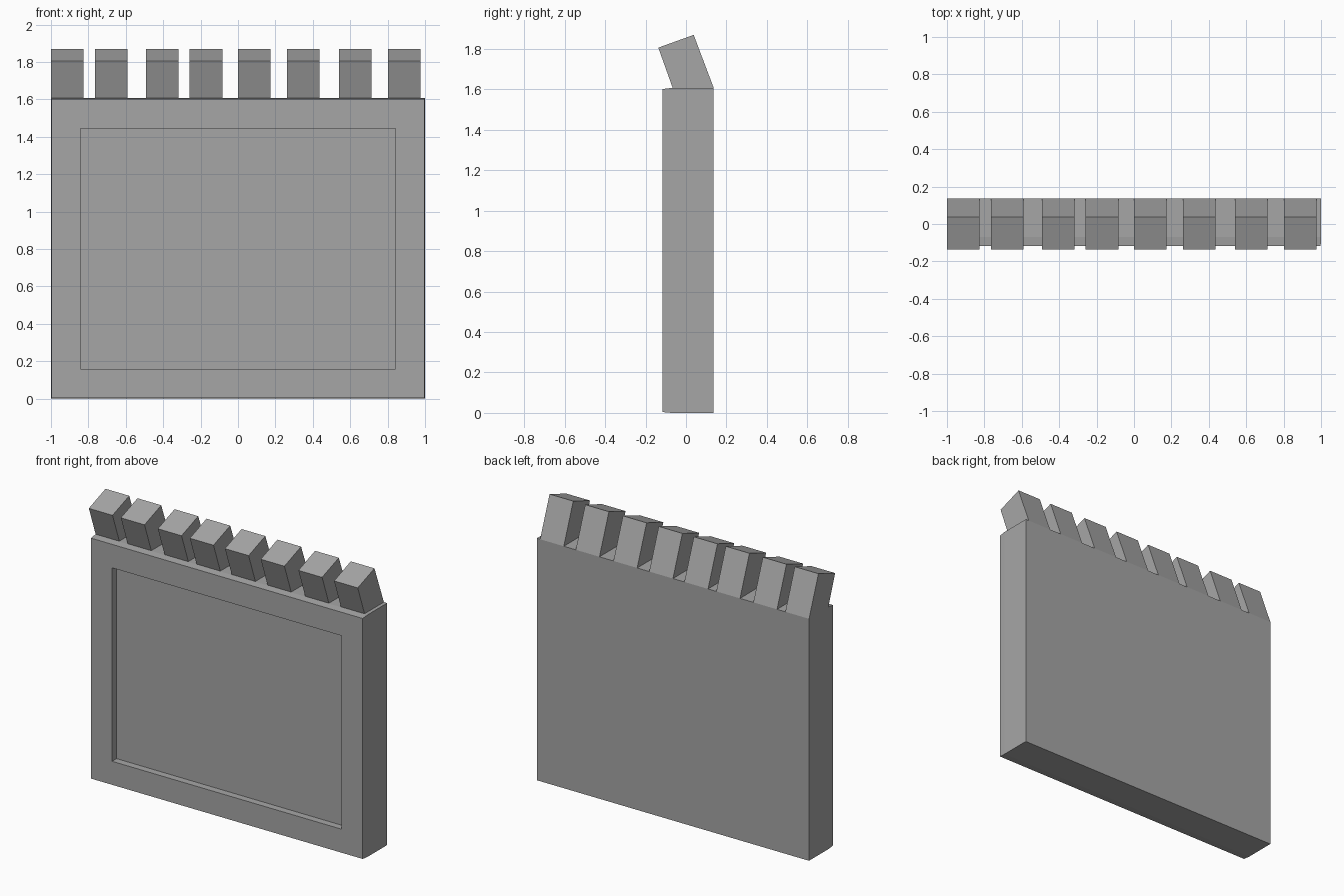
import bpy, bmesh

if "Cube" in bpy.data.objects:
    bpy.data.objects.remove(bpy.data.objects["Cube"], do_unlink=True)

GREY = (0.38, 0.38, 0.38, 1)
stone = bpy.data.materials.new("stone_grey")
stone.use_nodes = True
stone.diffuse_color = GREY
stone.node_tree.nodes["Principled BSDF"].inputs["Base Color"].default_value = GREY


def finish(bm, name):
    bmesh.ops.recalc_face_normals(bm, faces=bm.faces)
    mesh = bpy.data.meshes.new(name)
    bm.to_mesh(mesh)
    bm.free()
    mesh.materials.append(stone)
    obj = bpy.data.objects.new(name, mesh)
    bpy.context.collection.objects.link(obj)
    return obj


def rectangle(bm, half_x, y, bottom, top):
    """A ring of four vertices facing the front."""
    corners = [(-half_x, bottom), (half_x, bottom), (half_x, top), (-half_x, top)]
    return [bm.verts.new((x, y, z)) for x, z in corners]


# Wall slab with a slightly tapered front frame and a recessed panel
BACK, STEP, FRONT, TOP = 0.137, -0.07, -0.117, 1.607
bm = bmesh.new()
rings = [
    rectangle(bm, 1.0, BACK, 0, TOP),
    rectangle(bm, 1.0, STEP, 0, TOP),
    rectangle(bm, 0.998, FRONT, 0.004, TOP - 0.006),
    rectangle(bm, 0.843, FRONT, 0.16, 1.445),
    rectangle(bm, 0.843, STEP, 0.16, 1.445),
]
bm.faces.new(rings[0])
for a, b in zip(rings, rings[1:]):
    for i in range(4):
        j = (i + 1) % 4
        bm.faces.new((a[i], a[j], b[j], b[i]))
bm.faces.new(rings[-1])
finish(bm, "framed_wall")

# Forward-leaning blocks along the top, sunk into the slab
PROFILE = [(BACK, TOP), (0.038, 1.869), (-0.137, 1.806), (-0.043, 1.543)]
WIDTH = 0.174
lefts = [-1.0, -0.765, -0.493, -0.258, 0.0, 0.263, 0.54, 0.802]
for n, x in enumerate(lefts, 1):
    bm = bmesh.new()
    face = bm.faces.new([bm.verts.new((x, y, z)) for y, z in PROFILE])
    side = bmesh.ops.extrude_face_region(bm, geom=[face])["geom"]
    moved = [v for v in side if isinstance(v, bmesh.types.BMVert)]
    bmesh.ops.translate(bm, verts=moved, vec=(WIDTH, 0, 0))
    finish(bm, f"leaning_block_{n}")
